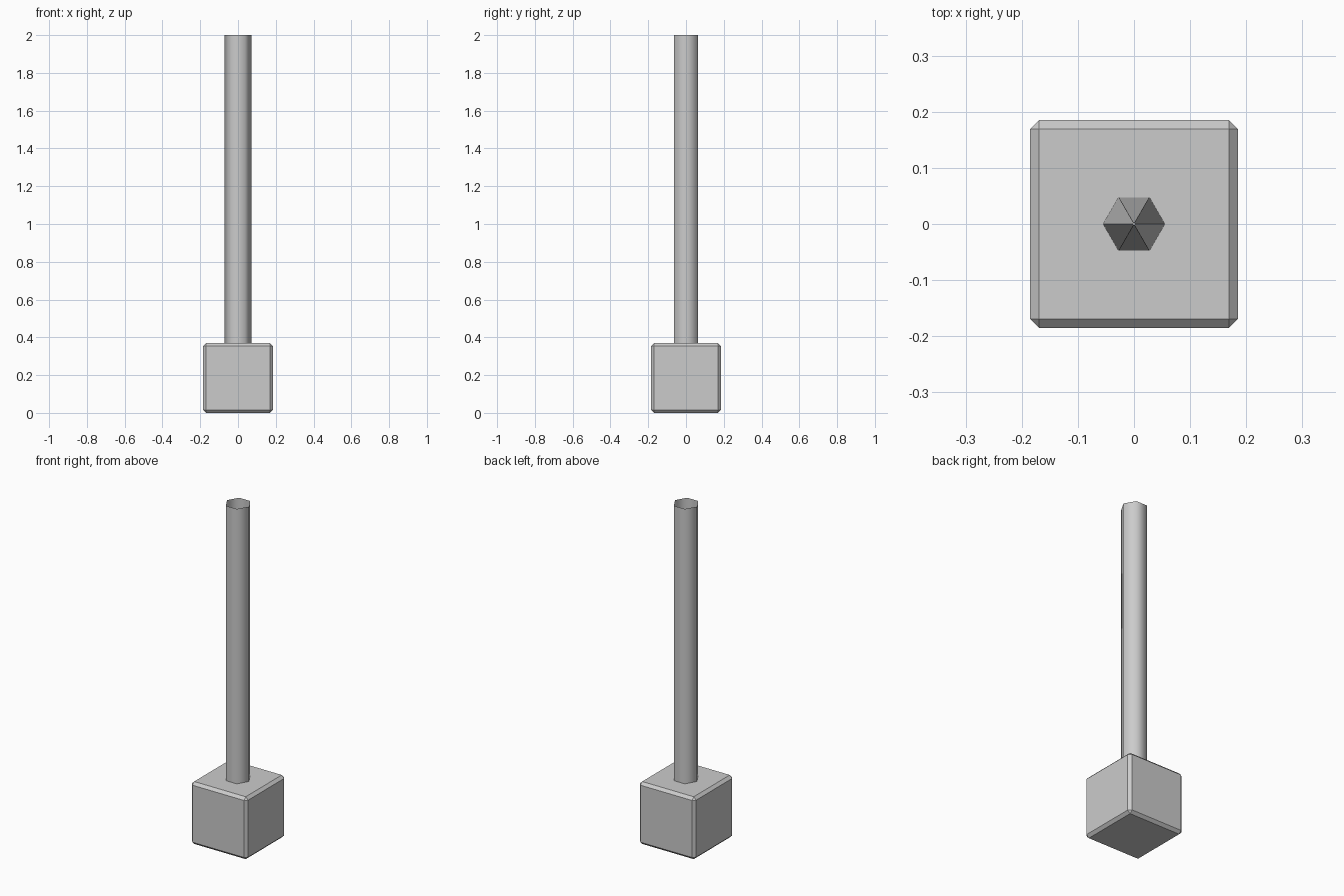
import bpy, bmesh

if "Cube" in bpy.data.objects:
    bpy.data.objects.remove(bpy.data.objects["Cube"])


def make_object(name, bm, smooth=False):
    bmesh.ops.recalc_face_normals(bm, faces=bm.faces[:])
    for f in bm.faces:
        f.smooth = smooth
    mesh = bpy.data.meshes.new(name)
    bm.to_mesh(mesh)
    bm.free()
    obj = bpy.data.objects.new(name, mesh)
    bpy.context.collection.objects.link(obj)
    return obj


def hex_shaft(name, r_low, r_high, z_low, z_high, smooth):
    # Open six-sided shaft with corners on the x axis
    bm = bmesh.new()
    bmesh.ops.create_cone(bm, cap_ends=False, segments=6, radius1=r_low,
                          radius2=r_high, depth=z_high - z_low)
    # Put a corner exactly on the x axis if the primitive starts on y
    if max(v.co.x for v in bm.verts) < r_low * 0.95:
        for v in bm.verts:
            v.co.x, v.co.y = v.co.y, -v.co.x
    bmesh.ops.translate(bm, verts=bm.verts[:], vec=(0, 0, (z_low + z_high) / 2))
    return make_object(name, bm, smooth)


# Chamfered block
SIZE = 0.37
bm = bmesh.new()
bmesh.ops.create_cube(bm, size=SIZE)
bmesh.ops.translate(bm, verts=bm.verts[:], vec=(0, 0, SIZE / 2))
block = make_object("block", bm)
bevel = block.modifiers.new("chamfer", "BEVEL")
bevel.width = 0.016
bevel.segments = 1

# Hollow hexagonal pole, open at the top
hex_shaft("pole", 0.072, 0.072, SIZE, 2.0, True)

# Slim tapered core hidden inside the pole
hex_shaft("inner_core", 0.055, 0.002, SIZE, 1.85, False)
